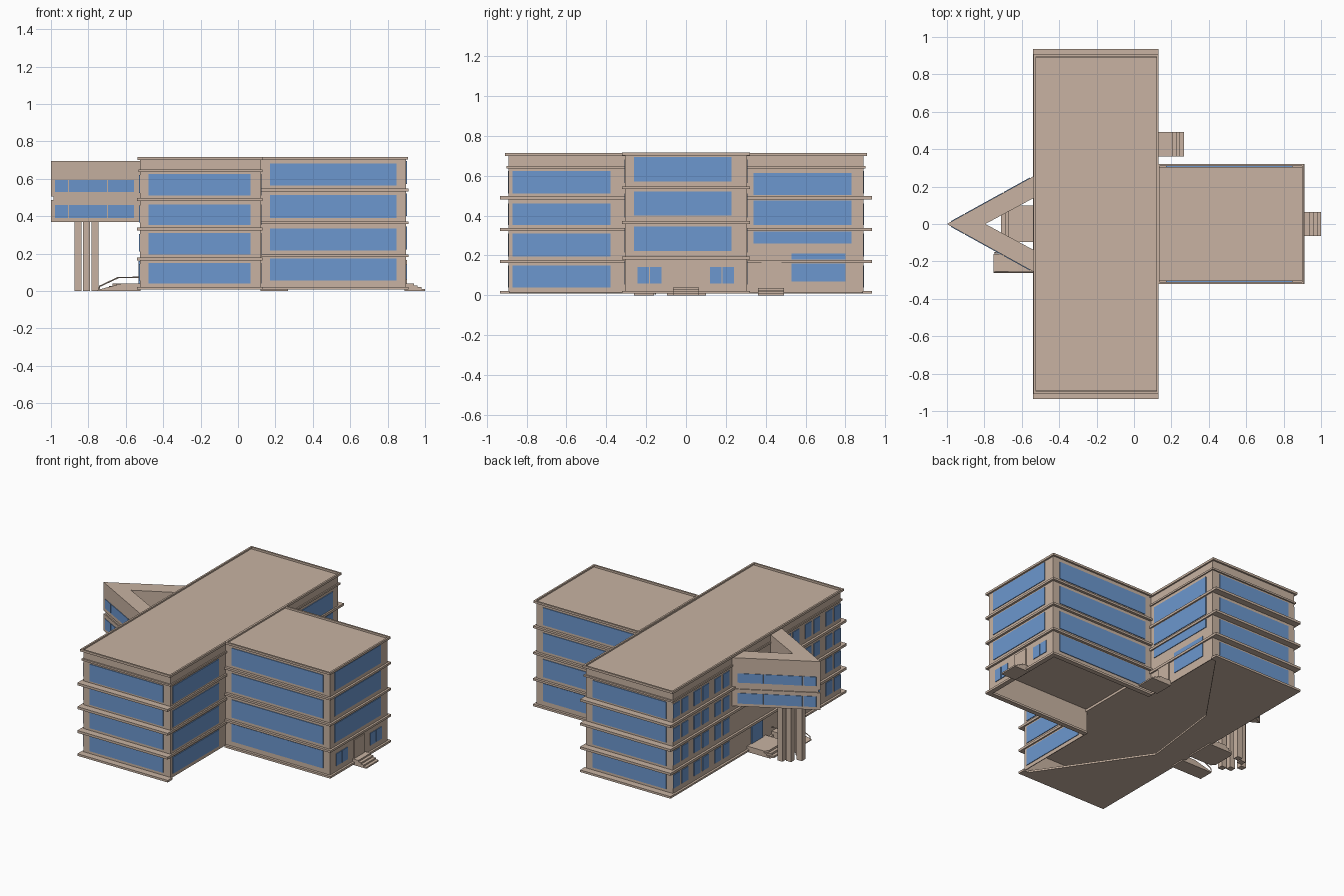
import bpy, bmesh, math
from mathutils import Vector

if "Cube" in bpy.data.objects:
    bpy.data.objects.remove(bpy.data.objects["Cube"])


def material(name, rgb):
    m = bpy.data.materials.new(name)
    m.diffuse_color = (*rgb, 1)
    m.use_nodes = True
    m.node_tree.nodes["Principled BSDF"].inputs["Base Color"].default_value = m.diffuse_color
    return m


TAN = material("tan_stone", (0.58, 0.45, 0.36))
BLUE = material("blue_glass", (0.15, 0.31, 0.62))


def finish(name, bm, mat):
    bmesh.ops.recalc_face_normals(bm, faces=bm.faces)
    me = bpy.data.meshes.new(name)
    bm.to_mesh(me)
    bm.free()
    me.materials.append(mat)
    ob = bpy.data.objects.new(name, me)
    bpy.context.collection.objects.link(ob)
    return ob


def add_box(bm, x0, x1, y0, y1, z0, z1):
    vs = bmesh.ops.create_cube(bm, size=1)["verts"]
    for v in vs:
        v.co = Vector(((x0 + x1) / 2 + v.co.x * (x1 - x0),
                       (y0 + y1) / 2 + v.co.y * (y1 - y0),
                       (z0 + z1) / 2 + v.co.z * (z1 - z0)))


def boxes(name, items, mat=TAN):
    bm = bmesh.new()
    for b in items:
        add_box(bm, *b)
    return finish(name, bm, mat)


def prism(name, pts, z0, z1, mat=TAN):
    bm = bmesh.new()
    f = bm.faces.new([bm.verts.new((x, y, z0)) for x, y in pts])
    r = bmesh.ops.extrude_face_region(bm, geom=[f])
    for v in r["geom"]:
        if isinstance(v, bmesh.types.BMVert):
            v.co.z = z1
    return finish(name, bm, mat)


def ring(x0, x1, y0, y1, z0, z1, t):
    """Four strips around a rectangle."""
    return [(x0, x1, y0, y0 + t, z0, z1), (x0, x1, y1 - t, y1, z0, z1),
            (x0, x0 + t, y0 + t, y1 - t, z0, z1), (x1 - t, x1, y0 + t, y1 - t, z0, z1)]


def pane_x(x, y0, y1, z0, z1):
    return (x - 0.0045, x + 0.0045, y0, y1, z0, z1)


def pane_y(y, x0, x1, z0, z1):
    return (x0, x1, y - 0.0045, y + 0.0045, z0, z1)


W = 0.005                       # ground-floor wall thickness
MX0, MX1, MY = -0.525, 0.122, 0.89
WX1, WY = 0.898, 0.305

# main block: solid upper floors over a thin-walled ground floor
boxes("main_upper_floors", [(MX0, MX1, -MY, MY, 0.172, 0.705)])
boxes("main_ground_walls", [
    (MX0, MX1, -MY, -MY + W, 0.015, 0.175), (MX0, MX1, MY - W, MY, 0.015, 0.175),
    (MX0, MX0 + W, -MY, MY, 0.015, 0.175),
    (MX1 - W, MX1, -MY, -WY, 0.015, 0.175), (MX1 - W, MX1, WY, MY, 0.015, 0.175)])
prism("main_base_slab", [(0.13, -0.935), (-0.54, -0.935), (-0.54, 0.935), (0.13, 0.935),
                         (-0.29, 0.335), (-0.36, -0.22)], 0.008, 0.02)
boxes("main_floor_ledges", [(-0.54, 0.132, -0.935, 0.935, z - 0.008, z + 0.008)
                            for z in (0.17, 0.33, 0.49)] +
      [(-0.532, 0.13, -0.9, 0.9, 0.637, 0.649)])
boxes("main_roof_rim", ring(-0.537, 0.132, -0.908, 0.908, 0.7, 0.715, 0.012))
boxes("main_ground_edge", [(-0.54, 0.132, s * 0.91 - 0.025, s * 0.91 + 0.025, 0.008, 0.022)
                           for s in (-1, 1)])

# wing: same construction, open underneath
boxes("wing_upper_floors", [(MX1, WX1, -WY, WY, 0.18, 0.707)])
boxes("wing_ground_walls", [
    (MX1, WX1, -WY, -WY + W, 0.015, 0.182), (MX1, WX1, WY - W, WY, 0.015, 0.182),
    (WX1 - W, WX1, -WY, WY, 0.015, 0.182)])
boxes("wing_floor_ledges", [(0.125, 0.912, -0.322, 0.322, z - 0.007, z + 0.007)
                            for z in (0.188, 0.365, 0.54)])
boxes("wing_ground_edge", [(0.125, 0.912, -0.322, -0.29, 0.008, 0.022),
                           (0.125, 0.912, 0.29, 0.322, 0.008, 0.022),
                           (0.88, 0.912, -0.3, 0.3, 0.008, 0.022)])
boxes("wing_roof_rim", ring(0.125, 0.91, -0.322, 0.322, 0.703, 0.717, 0.012))

# band windows of the main block
rows = [(0.04, 0.15), (0.195, 0.31), (0.352, 0.462), (0.51, 0.625)]
glass = []
for z0, z1 in rows:
    for s in (-1, 1):
        glass.append(pane_y(s * MY, -0.478, 0.068, z0, z1))
    glass.append(pane_x(MX1, -0.87, -0.38, z0, z1))
for z0, z1 in ((0.26, 0.32), (0.352, 0.475), (0.503, 0.615)):
    glass.append(pane_x(MX1, 0.34, 0.83, z0, z1))
glass.append(pane_x(MX1, 0.53, 0.8, 0.07, 0.16))
glass.append(pane_x(MX1, 0.53, 0.8, 0.18, 0.21))
boxes("main_band_windows", glass, BLUE)

# paired narrow windows on the left side
pairs = []
for z0, z1 in rows:
    for s in (-1, 1):
        for c in (0.81, 0.59, 0.37):
            for o in (-0.045, 0.045):
                y = s * c + o
                pairs.append(pane_x(MX0, y - 0.033, y + 0.033, z0 + 0.015, z1 - 0.005))
boxes("left_paired_windows", pairs, BLUE)

# wing windows
glass = []
for z0, z1 in ((0.055, 0.173), (0.215, 0.335), (0.39, 0.512), (0.565, 0.682)):
    for s in (-1, 1):
        glass.append(pane_y(s * WY, 0.17, 0.848, z0, z1))
for z0, z1 in ((0.222, 0.345), (0.4, 0.522), (0.572, 0.695)):
    glass.append(pane_x(WX1, -0.26, 0.228, z0, z1))
for a, b in ((-0.243, -0.187), (-0.181, -0.122), (0.12, 0.178), (0.184, 0.24)):
    glass.append(pane_x(WX1, a, b, 0.06, 0.142))
boxes("wing_windows", glass, BLUE)

# doors and entrance steps
boxes("wing_door", [pane_x(WX1 + 0.002, -0.055, 0.052, 0.03, 0.165)])
boxes("side_door", [pane_x(MX1 + 0.002, 0.38, 0.48, 0.03, 0.165)])
boxes("wing_steps", [(0.89, 1.0 - 0.02 * i, -0.065, 0.065, 0.01 * i, 0.01 * (i + 1))
                     for i in range(4)])
boxes("side_steps", [(0.12, 0.267 - 0.02 * i, 0.362, 0.492, 0.009 * i, 0.009 * (i + 1))
                     for i in range(4)])

# triangular bridge room with an open centre
def vee(k):
    return [(-1 + k * 2, 0), (-0.525, -0.262 + k), (-0.525, -0.145 - k),
            (-0.795 - k * 2, 0), (-0.525, 0.145 + k), (-0.525, 0.262 - k)]


prism("bridge_lower_floor", vee(0), 0.37, 0.485)
prism("bridge_joint", vee(0.007), 0.48, 0.51)
prism("bridge_upper_floor", vee(0), 0.505, 0.695)

# bridge windows follow the two sloping outer walls
slope = 0.262 / 0.475
for s in (-1, 1):
    bm = bmesh.new()
    for z0, z1 in ((0.39, 0.46), (0.53, 0.592)):
        for x0, x1 in ((-0.978, -0.91), (-0.903, -0.7), (-0.694, -0.557)):
            q = []
            for d in (-0.004, 0.004):
                q += [bm.verts.new((x, s * ((x + 1) * slope + d), z))
                      for x, z in ((x0, z0), (x1, z0), (x1, z1), (x0, z1))]
            bm.faces.new(q[:4])
            bm.faces.new(q[4:])
            for i in range(4):
                j = (i + 1) % 4
                bm.faces.new((q[i], q[j], q[4 + j], q[4 + i]))
    finish("bridge_windows", bm, BLUE)

# columns under the bridge
boxes("bridge_columns", [(x - 0.019, x + 0.019, y - 0.019, y + 0.019, 0, 0.375)
                         for x, y in ((-0.855, 0), (-0.81, 0.05), (-0.81, -0.05),
                                      (-0.764, 0.075), (-0.764, -0.075))])

# left entrance platform, ramp and rails
for i in range(3):
    e = 0.02 * (2 - i)
    prism("entrance_platform", [(-0.52, -0.095), (-0.69 + 0.04 - e, -0.095), (-0.67 - e, -0.07),
                                (-0.67 - e, 0.075), (-0.65 - e, 0.1), (-0.52, 0.1)],
          0.013 * i, 0.013 * (i + 1))
bm = bmesh.new()
f = bm.faces.new([bm.verts.new((x, -0.262, z)) for x, z in
                  ((-0.75, 0), (-0.52, 0), (-0.52, 0.04), (-0.62, 0.04), (-0.75, 0.006))])
r = bmesh.ops.extrude_face_region(bm, geom=[f])
for v in r["geom"]:
    if isinstance(v, bmesh.types.BMVert):
        v.co.y = -0.16
finish("entrance_ramp", bm, TAN)

for y in (-0.258, -0.155):
    cu = bpy.data.curves.new("ramp_rail", "CURVE")
    cu.dimensions = "3D"
    cu.bevel_depth = 0.004
    cu.bevel_resolution = 0
    sp = cu.splines.new("POLY")
    path = ((-0.745, 0.005), (-0.74, 0.025), (-0.64, 0.072), (-0.53, 0.072))
    sp.points.add(len(path) - 1)
    for p, (x, z) in zip(sp.points, path):
        p.co = (x, y, z, 1)
    cu.materials.append(TAN)
    bpy.context.collection.objects.link(bpy.data.objects.new("ramp_rail", cu))

# entrance door on the left side
boxes("entrance_door", [pane_x(MX0 - 0.002, -0.06, 0.06, 0.04, 0.16)], BLUE)
